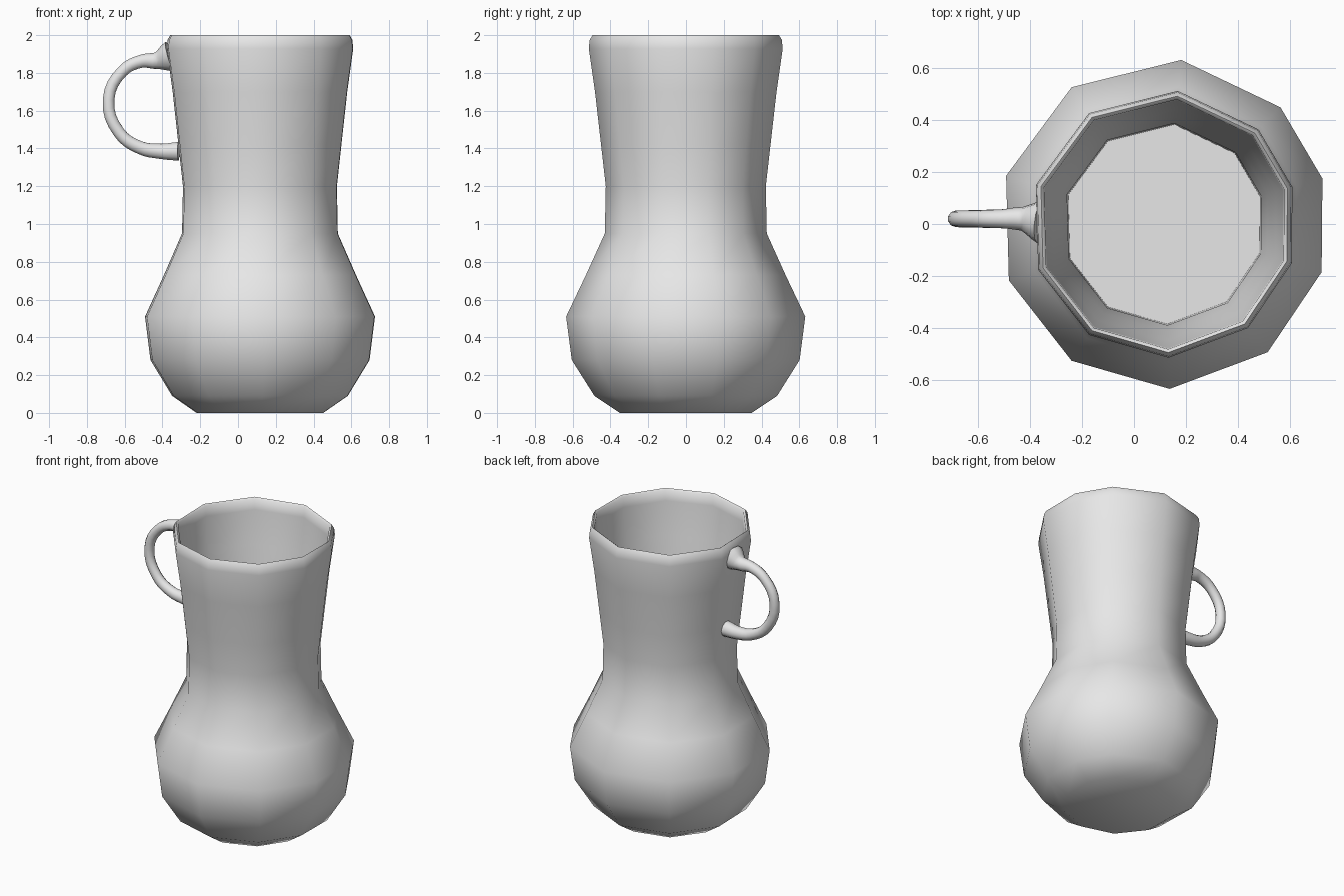
import bpy, bmesh
from math import sin, cos, radians

cube = bpy.data.objects.get("Cube")
if cube:
    bpy.data.objects.remove(cube, do_unlink=True)

clay = bpy.data.materials.new("grey_clay")
clay.use_nodes = True
clay.diffuse_color = (0.8, 0.8, 0.8, 1)
clay.node_tree.nodes["Principled BSDF"].inputs["Base Color"].default_value = (0.8, 0.8, 0.8, 1)

CENTRE_X = 0.115
# Slightly uneven ten-sided cross-section, in degrees
ANGLES = [-160, -124, -88, -51, -17, 16, 45, 84, 124, 163]
# (radius, height) from the base, up the outside, over the rim and down inside
PROFILE = [(0.35, 0), (0.485, 0.09), (0.605, 0.28), (0.635, 0.51), (0.53, 0.73),
           (0.43, 0.95), (0.425, 1.2), (0.45, 1.42), (0.482, 1.7),
           (0.515, 1.93), (0.51, 1.975), (0.495, 2.0), (0.482, 1.99),
           (0.478, 1.92), (0.45, 1.7), (0.415, 1.42), (0.39, 1.2), (0.385, 0.97)]


def smooth(obj, angle):
    bpy.ops.object.select_all(action='DESELECT')
    obj.select_set(True)
    bpy.context.view_layer.objects.active = obj
    bpy.ops.object.shade_smooth_by_angle(angle=radians(angle))


# Jug body: rings joined into a closed skin
bm = bmesh.new()
rings = [[bm.verts.new((CENTRE_X + r * cos(radians(a)), r * sin(radians(a)), z))
          for a in ANGLES] for r, z in PROFILE]
n = len(ANGLES)
for low, high in zip(rings, rings[1:]):
    for i in range(n):
        j = (i + 1) % n
        bm.faces.new((low[i], low[j], high[j], high[i]))
bm.faces.new(rings[0][::-1])   # base
bm.faces.new(rings[-1])        # inside floor
bmesh.ops.recalc_face_normals(bm, faces=bm.faces)
mesh = bpy.data.meshes.new("jug_body")
bm.to_mesh(mesh)
bm.free()
body = bpy.data.objects.new("jug_body", mesh)
bpy.context.collection.objects.link(body)
mesh.materials.append(clay)
smooth(body, 55)

# Handle: tapered tube, flared where it meets the neck
PATH = [(-0.36, 1.885, 0.085), (-0.43, 1.865, 0.046), (-0.51, 1.862, 0.036),
        (-0.61, 1.81, 0.032), (-0.685, 1.66, 0.032), (-0.63, 1.485, 0.033),
        (-0.52, 1.405, 0.036), (-0.41, 1.385, 0.042), (-0.315, 1.385, 0.052)]
curve = bpy.data.curves.new("handle", 'CURVE')
curve.dimensions = '3D'
curve.bevel_depth = 1
curve.bevel_resolution = 3
curve.resolution_u = 4
curve.use_fill_caps = True
spline = curve.splines.new('BEZIER')
spline.bezier_points.add(len(PATH) - 1)
for point, (x, z, r) in zip(spline.bezier_points, PATH):
    point.co = (x, 0.02 if x < -0.4 else 0.01, z)
    point.radius = r
    point.handle_left_type = point.handle_right_type = 'AUTO'
handle = bpy.data.objects.new("handle", curve)
bpy.context.collection.objects.link(handle)
curve.materials.append(clay)
bpy.ops.object.select_all(action='DESELECT')
handle.select_set(True)
bpy.context.view_layer.objects.active = handle
bpy.ops.object.convert(target='MESH')
smooth(bpy.context.view_layer.objects.active, 60)
